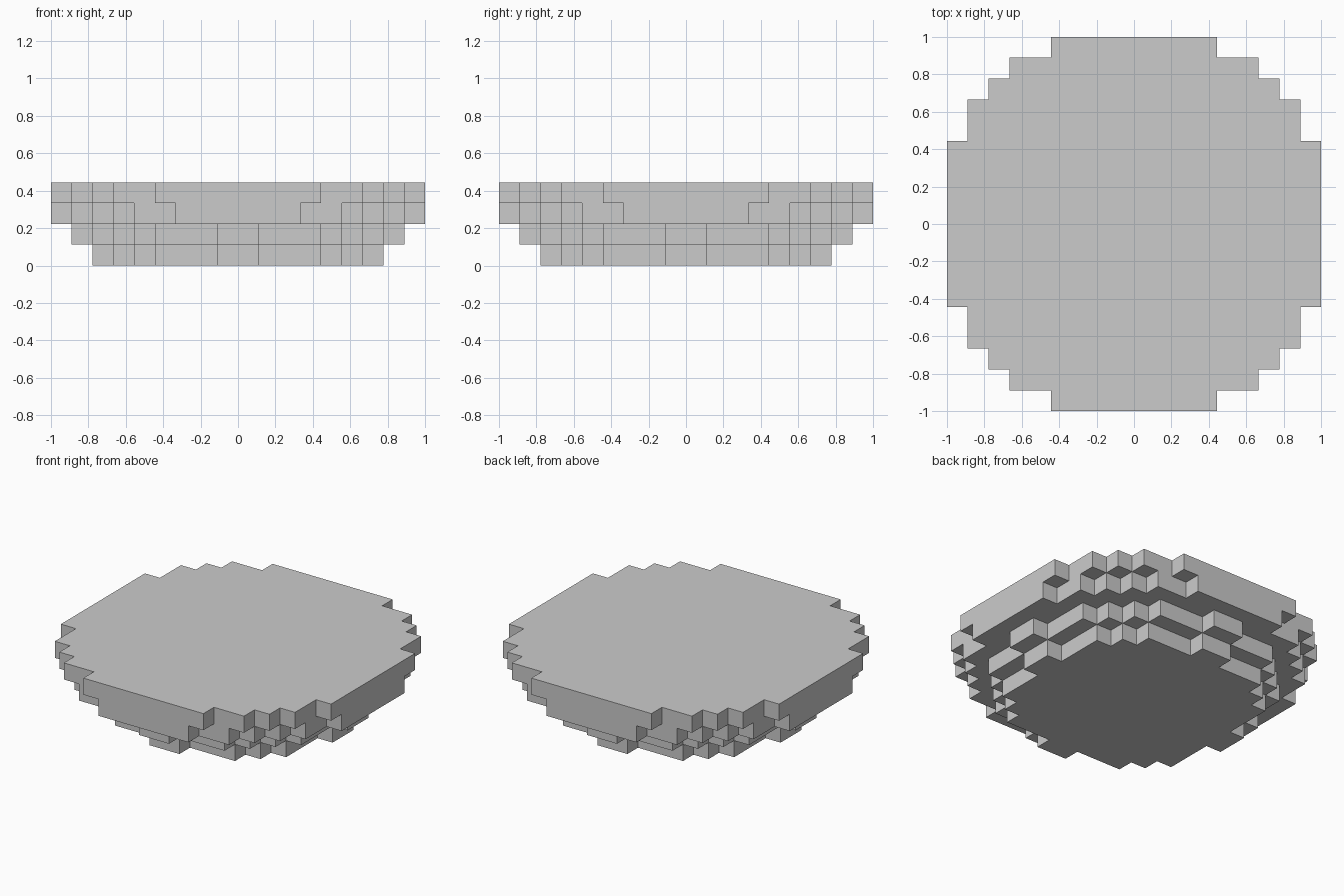
import bpy, bmesh, math
from mathutils import Vector

if "Cube" in bpy.data.objects:
    bpy.data.objects.remove(bpy.data.objects["Cube"])

U = 1 / 9  # block size

# Reach in y of each block column outward from the centre, bottom layer first
LAYERS = [
    [7, 6, 6, 6, 5, 4, 1],
    [8, 7, 7, 7, 6, 5, 4, 1],
    [9, 9, 9, 8, 8, 7, 6, 5, 3],
    [9, 9, 9, 9, 8, 8, 7, 6, 4],
]

# Blocks filled in each layer, mirrored into all four quadrants
blocks = set()
for k, reach in enumerate(LAYERS):
    for i, n in enumerate(reach):
        for j in range(n):
            for x in (i, -i - 1):
                for y in (j, -j - 1):
                    blocks.add((x, y, k))

# Skin: one square wherever a block meets open air
bm = bmesh.new()
verts = {}


def corner(p):
    key = tuple(round(c) for c in p)
    if key not in verts:
        verts[key] = bm.verts.new(Vector(key) * U)
    return verts[key]


for b in sorted(blocks):
    for axis in range(3):
        for sign in (-1, 1):
            d = Vector((0, 0, 0))
            d[axis] = sign
            if tuple(round(c) for c in Vector(b) + d) in blocks:
                continue
            u, v = Vector((0, 0, 0)), Vector((0, 0, 0))
            u[(axis + 1) % 3] = 1
            v[(axis + 2) % 3] = 1
            o = Vector(b) + (d if sign > 0 else Vector((0, 0, 0)))
            quad = [o, o + u, o + u + v, o + v]
            if sign < 0:
                quad.reverse()
            bm.faces.new([corner(p) for p in quad])

# Merge coplanar squares into clean flat faces
bmesh.ops.dissolve_limit(bm, angle_limit=math.radians(1),
                         verts=bm.verts[:], edges=bm.edges[:])
mesh = bpy.data.meshes.new("stepped_dish")
bm.to_mesh(mesh)
bm.free()
bpy.context.collection.objects.link(bpy.data.objects.new("stepped_dish", mesh))
